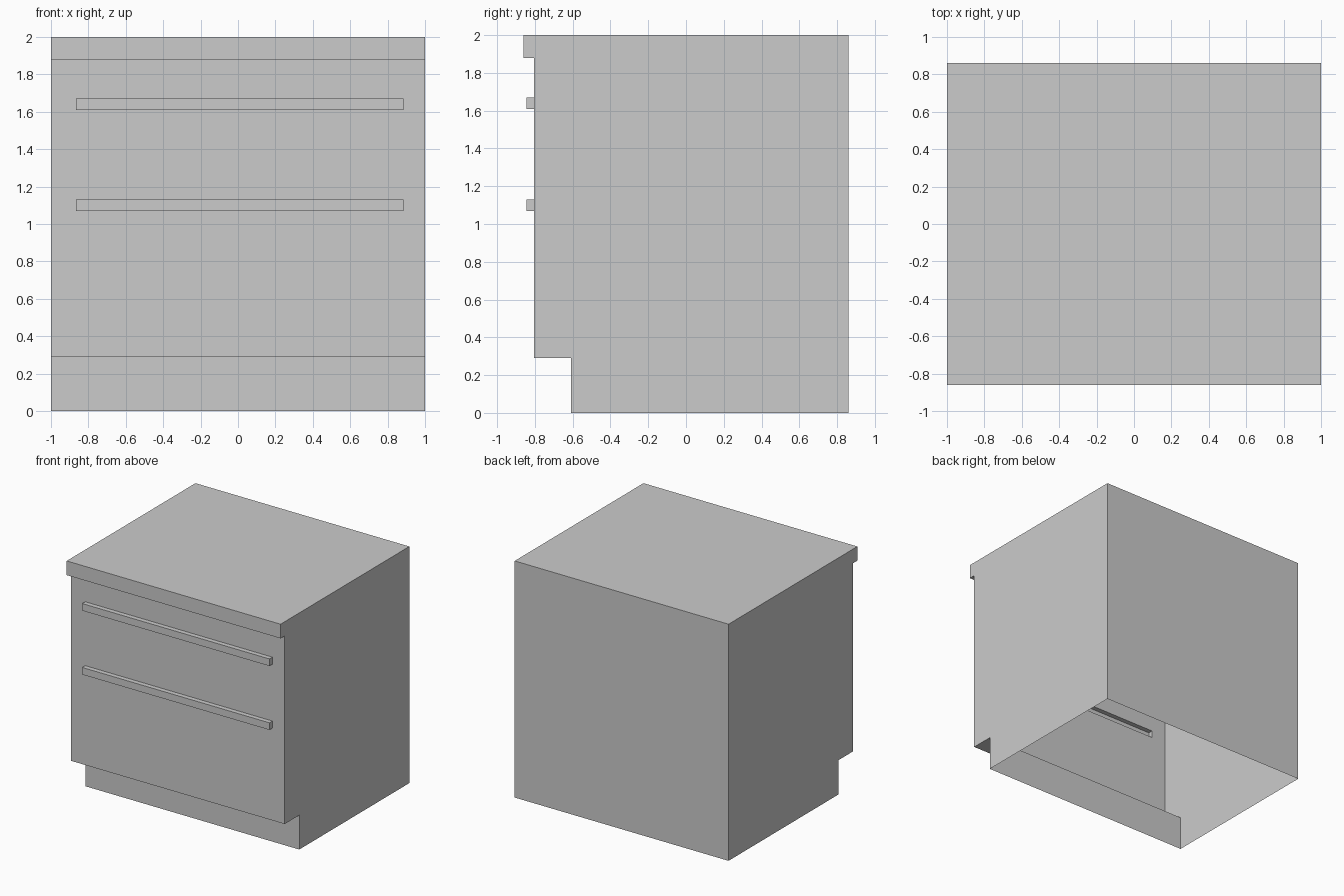
import bpy, bmesh
from mathutils import Vector

if "Cube" in bpy.data.objects:
    bpy.data.objects.remove(bpy.data.objects["Cube"])

PANEL_Y, HANDLE_Y = -0.805, -0.845
HX0, HX1 = -0.865, 0.885
HANDLES = {"upper_handle": (1.61, 1.67), "lower_handle": (1.07, 1.13)}


def finish(bm, name):
    mesh = bpy.data.meshes.new(name)
    bm.to_mesh(mesh)
    bm.free()
    obj = bpy.data.objects.new(name, mesh)
    bpy.context.collection.objects.link(obj)
    return obj


# Cabinet shell: side profile (y, z) extruded across x, open underneath
profile = [(-0.61, 0), (-0.61, 0.29), (PANEL_Y, 0.29), (PANEL_Y, 1.88),
           (-0.86, 1.88), (-0.86, 2), (0.86, 2), (0.86, 0)]
bm = bmesh.new()
side = bm.faces.new([bm.verts.new((-1, y, z)) for y, z in profile])
ext = bmesh.ops.extrude_face_region(bm, geom=[side], use_keep_orig=True)
bmesh.ops.translate(bm, vec=(2, 0, 0),
                    verts=[g for g in ext["geom"] if isinstance(g, bmesh.types.BMVert)])
bmesh.ops.recalc_face_normals(bm, faces=bm.faces[:])
bm.normal_update()
bottom = [f for f in bm.faces if f.calc_center_median().z < 1e-4]
bmesh.ops.delete(bm, geom=bottom, context='FACES')


# Slots in the drawer front behind the hollow handles
def panel_faces():
    return [f for f in bm.faces if all(abs(v.co.y - PANEL_Y) < 1e-4 for v in f.verts)]


cuts = [((HX0, 0, 0), (1, 0, 0)), ((HX1, 0, 0), (1, 0, 0))]
cuts += [((0, 0, z), (0, 0, 1)) for span in HANDLES.values() for z in span]
for co, no in cuts:
    faces = panel_faces()
    edges = {e for f in faces for e in f.edges}
    verts = {v for f in faces for v in f.verts}
    bmesh.ops.bisect_plane(bm, geom=faces + list(edges) + list(verts),
                           plane_co=co, plane_no=no)
slots = []
for f in panel_faces():
    c = f.calc_center_median()
    if HX0 < c.x < HX1 and any(a < c.z < b for a, b in HANDLES.values()):
        slots.append(f)
bmesh.ops.delete(bm, geom=slots, context='FACES')
finish(bm, "cabinet_body")

# Handles: long bars, open at the back into the cabinet
for name, (z0, z1) in HANDLES.items():
    bm = bmesh.new()
    bmesh.ops.create_cube(bm, size=1)
    bmesh.ops.scale(bm, vec=(HX1 - HX0, PANEL_Y - HANDLE_Y, z1 - z0), verts=bm.verts[:])
    bmesh.ops.translate(bm, verts=bm.verts[:],
                        vec=Vector((HX0 + HX1, PANEL_Y + HANDLE_Y, z0 + z1)) / 2)
    back = [f for f in bm.faces if all(abs(v.co.y - PANEL_Y) < 1e-4 for v in f.verts)]
    bmesh.ops.delete(bm, geom=back, context='FACES')
    finish(bm, name)
